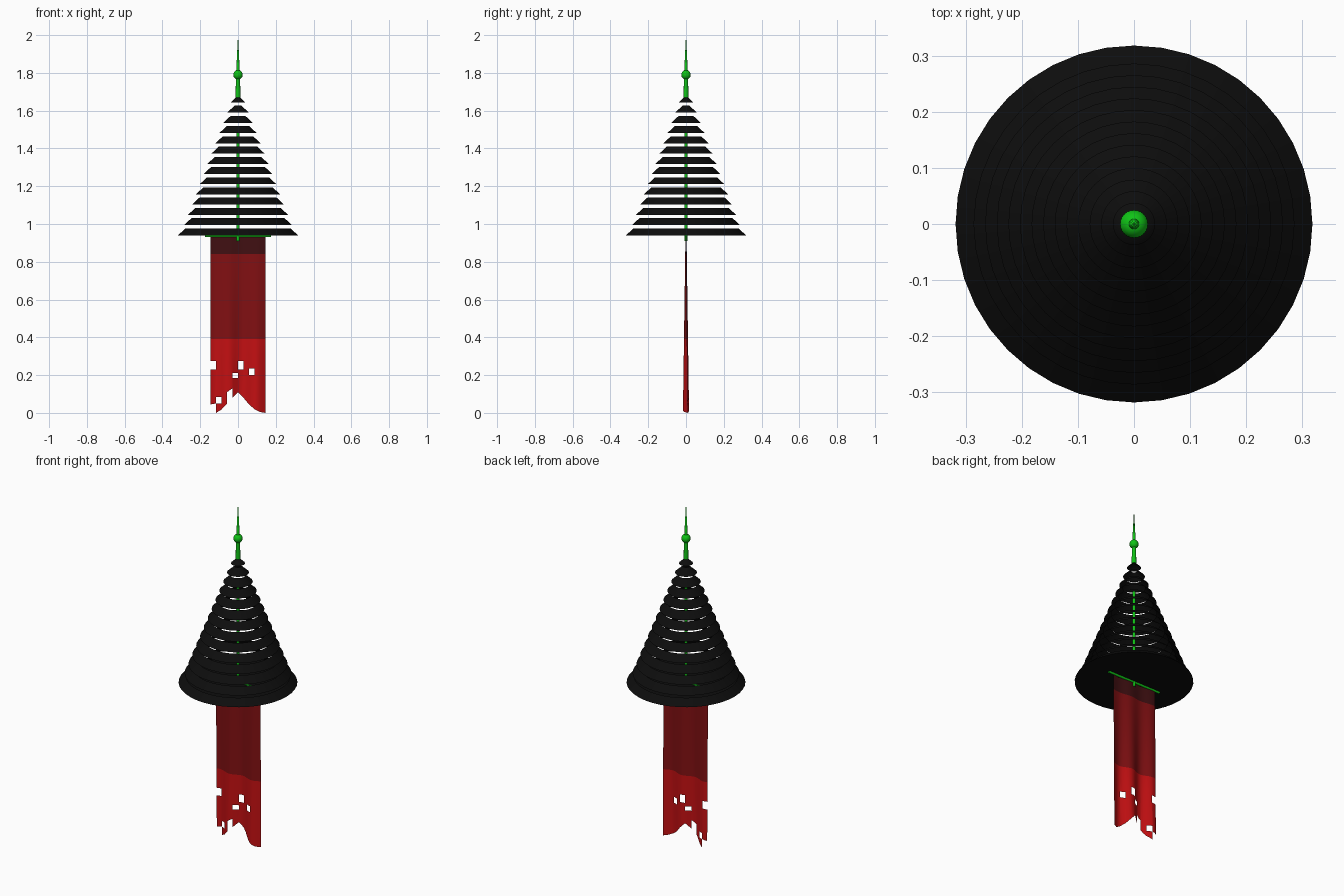
import bpy, bmesh, math

cube = bpy.data.objects.get("Cube")
if cube:
    bpy.data.objects.remove(cube, do_unlink=True)


def material(name, rgb):
    m = bpy.data.materials.new(name)
    m.use_nodes = True
    m.diffuse_color = (*rgb, 1)
    m.node_tree.nodes["Principled BSDF"].inputs["Base Color"].default_value = (*rgb, 1)
    return m


black = material("black", (0.004, 0.004, 0.004))
green = material("green", (0.005, 0.55, 0.008))
bright_red = material("bright red", (0.55, 0.005, 0.006))
mid_red = material("mid red", (0.22, 0.005, 0.006))
dark_red = material("dark red", (0.052, 0.005, 0.006))


def finish(name, bm, mats, smooth_angle=40):
    bmesh.ops.remove_doubles(bm, verts=bm.verts, dist=0.0001)
    mesh = bpy.data.meshes.new(name)
    bm.to_mesh(mesh)
    bm.free()
    obj = bpy.data.objects.new(name, mesh)
    bpy.context.collection.objects.link(obj)
    for m in mats:
        mesh.materials.append(m)
    bpy.ops.object.select_all(action='DESELECT')
    obj.select_set(True)
    bpy.context.view_layer.objects.active = obj
    bpy.ops.object.shade_smooth_by_angle(angle=math.radians(smooth_angle))
    return obj


def lathe(name, profile, sides, mat):
    """Spin a (radius, height) profile, listed from bottom to top, round z."""
    bm = bmesh.new()
    rings = []
    for r, z in profile:
        rings.append([bm.verts.new((r * math.cos(a), r * math.sin(a), z))
                      for a in (math.tau * k / sides for k in range(sides))])
    for low, high in zip(rings, rings[1:]):
        for k in range(sides):
            n = (k + 1) % sides
            bm.faces.new((low[k], low[n], high[n], high[k]))
    return finish(name, bm, [mat])


# Canopy: hollow, overlapping sloped rings; the lowest is closed underneath
TIERS, STEP = 14, 0.0541
for i in range(TIERS):
    r = 0.318 if i == 0 else 0.286 - 0.0207 * (i - 1)
    z = 0.94 + STEP * i
    profile = [(r, z), (max(r - 0.04, 0), z + 0.037)]
    if i == 0:
        profile.insert(0, (0, z))
    lathe(f"canopy_ring_{i + 1}", profile, 40, black)

# Inner pole, spire and ball
lathe("inner_pole", [(0, 0.91), (0.008, 0.91), (0.008, 1.5), (0, 1.5)], 12, green)
lathe("spire", [(0, 1.66), (0.013, 1.67), (0.011, 1.78), (0.009, 1.82), (0, 2.0)], 12, green)
ball = [(0.025 * math.sin(math.pi * k / 12), 1.79 - 0.025 * math.cos(math.pi * k / 12))
        for k in range(13)]
lathe("spire_ball", ball, 24, green)

# Bar carrying the banner
bar = lathe("banner_bar", [(0, -0.175), (0.007, -0.175), (0.007, 0.175), (0, 0.175)], 12, green)
bar.rotation_euler = (0, math.pi / 2, 0)
bar.location.z = 0.937

# Banner: folded cloth in columns, with a torn swallowtail hem and small holes
WIDTH, COLS, TOP = 0.29, 10, 0.93
hem = [(0.045, 0.05), (0, 0.018), (0.018, 0.05), (0.11, 0.13), (0.08, 0.11),
       (0.11, 0.08), (0.08, 0.045), (0.045, 0.02), (0.02, 0.005), (0.005, 0)]
holes = {0: (0.23, 0.275), 1: (0.05, 0.085), 4: (0.185, 0.21),
         5: (0.23, 0.275), 7: (0.2, 0.235)}
levels = [0.3, 0.39, 0.54, 0.69, 0.84, TOP]


def cloth(x, z):
    amp = 0.003 + 0.014 * (TOP - z) / TOP
    return (x, amp * math.sin(math.tau * 2 * x / WIDTH + 0.6), z)


bm = bmesh.new()
for col, (left, right) in enumerate(hem):
    hole = holes.get(col, ())
    for half in range(2):
        x0 = WIDTH * ((col + half / 2) / COLS - 0.5)
        x1 = x0 + WIDTH / COLS / 2
        h0 = left + (right - left) * half / 2
        h1 = h0 + (right - left) / 2
        rows = [(h0, h1)] + [(z, z) for z in (*hole, *levels)]
        for low, high in zip(rows, rows[1:]):
            if hole and low[0] == hole[0]:
                continue
            f = bm.faces.new([bm.verts.new(cloth(x, z)) for x, z in
                              ((x0, low[0]), (x1, low[1]), (x1, high[1]), (x0, high[0]))])
            mid = f.calc_center_median().z
            f.material_index = 0 if mid < 0.39 else 1 if mid < 0.84 else 2
finish("banner", bm, [bright_red, mid_red, dark_red], 60)
